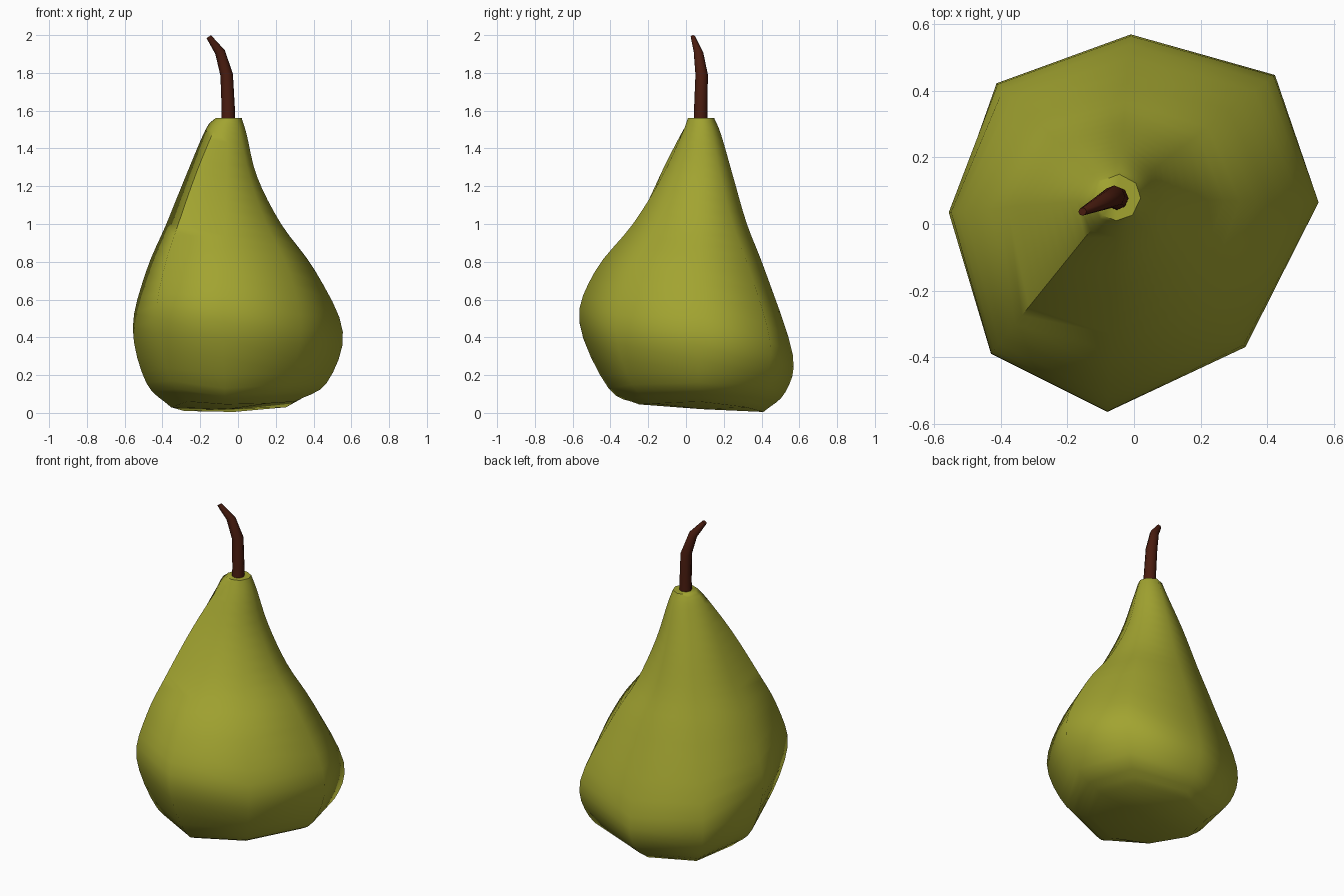
import bpy, bmesh, math
from mathutils import Vector

if "Cube" in bpy.data.objects:
    bpy.data.objects.remove(bpy.data.objects["Cube"])


def make_object(name, rings, color, start, end):
    """Skin a stack of rings, closing both ends to a centre point."""
    bm = bmesh.new()
    loops = [[bm.verts.new(p) for p in ring] for ring in rings]
    n = len(loops[0])
    for a, b in zip(loops, loops[1:]):
        for i in range(n):
            j = (i + 1) % n
            bm.faces.new((a[i], a[j], b[j], b[i]))
    for loop, centre in ((loops[0], start), (loops[-1], end)):
        c = bm.verts.new(centre)
        for i in range(n):
            bm.faces.new((loop[i], loop[(i + 1) % n], c))
    bmesh.ops.recalc_face_normals(bm, faces=bm.faces)
    for f in bm.faces:
        f.smooth = True
    me = bpy.data.meshes.new(name)
    bm.to_mesh(me)
    bm.free()
    mat = bpy.data.materials.new(name + "_color")
    mat.diffuse_color = (*color, 1)
    mat.use_nodes = True
    mat.node_tree.nodes["Principled BSDF"].inputs["Base Color"].default_value = mat.diffuse_color
    me.materials.append(mat)
    ob = bpy.data.objects.new(name, me)
    bpy.context.collection.objects.link(ob)
    bpy.context.view_layer.objects.active = ob
    ob.select_set(True)
    bpy.ops.object.shade_smooth_by_angle(angle=math.radians(60))
    ob.select_set(False)
    return ob


def spline(pts, steps=4):
    """Catmull-Rom curve through the profile points."""
    p = [Vector(q) for q in pts]
    p = [2 * p[0] - p[1]] + p + [2 * p[-1] - p[-2]]
    out = []
    for a, b, c, d in zip(p, p[1:], p[2:], p[3:]):
        for k in range(steps):
            t = k / steps
            out.append(0.5 * (2 * b + (c - a) * t + (2 * a - 5 * b + 4 * c - d) * t * t
                              + (3 * b - a - 3 * c + d) * t ** 3))
    return out + [p[-2]]


# Fruit: eight ribs, each with its widest point and a (reach, height) profile
AXIS = Vector((-0.05, 0.08))
ribs = [
    ((0.555, 0.065), [(.16, 1.47), (.25, 1.25), (.46, 1.0), (.76, .75), (1, .43), (.86, .16), (.58, .06)]),
    ((0.42, 0.445), [(.17, 1.47), (.28, 1.25), (.46, 1.0), (.71, .75), (1, .38), (.91, .15), (.65, .03)]),
    ((-0.01, 0.565), [(.22, 1.47), (.35, 1.25), (.50, 1.0), (.70, .75), (1, .31), (.92, .11), (.68, .005)]),
    ((-0.41, 0.42), [(.20, 1.48), (.38, 1.25), (.55, 1.0), (.73, .75), (1, .34), (.92, .12), (.65, .01)]),
    ((-0.557, 0.035), [(.24, 1.50), (.45, 1.25), (.65, 1.0), (.86, .75), (1, .45), (.86, .16), (.60, .03)]),
    ((-0.43, -0.39), [(.21, 1.49), (.45, 1.27), (.70, 1.0), (.90, .76), (1, .50), (.80, .17), (.57, .06)]),
    ((-0.08, -0.565), [(.155, 1.48), (.32, 1.25), (.56, 1.0), (.87, .75), (1, .48), (.76, .13), (.51, .045)]),
    ((0.335, -0.37), [(.16, 1.48), (.29, 1.25), (.52, 1.0), (.83, .75), (1, .44), (.81, .15), (.54, .05)]),
]
columns = []
for wide, profile in ribs:
    reach = Vector(wide) - AXIS
    curve = spline([(0.07 / reach.length, 1.56)] + profile)
    columns.append([(*(AXIS + reach * t), max(z, 0)) for t, z in curve])
make_object("pear_body", list(zip(*columns)), (0.36, 0.37, 0.03),
            (AXIS.x, AXIS.y, 1.56), (AXIS.x, AXIS.y, 0.02))

# Stem: tapered bent rod
path = [((-.052, .077, 1.50), .036, 0), ((-.052, .078, 1.62), .035, 0), ((-.06, .083, 1.79), .033, -10),
        ((-.095, .066, 1.91), .025, -24), ((-.155, .037, 1.992), .012, -36)]
rings = []
for c, r, tilt in path:
    s = math.tan(math.radians(-tilt)) * 0.9
    rings.append([(c[0] + r * math.cos(a), c[1] + r * math.sin(a), c[2] + s * r * math.cos(a))
                  for a in (math.tau * i / 8 for i in range(8))])
make_object("stem", rings, (0.07, 0.012, 0.005), path[0][0], path[-1][0])
